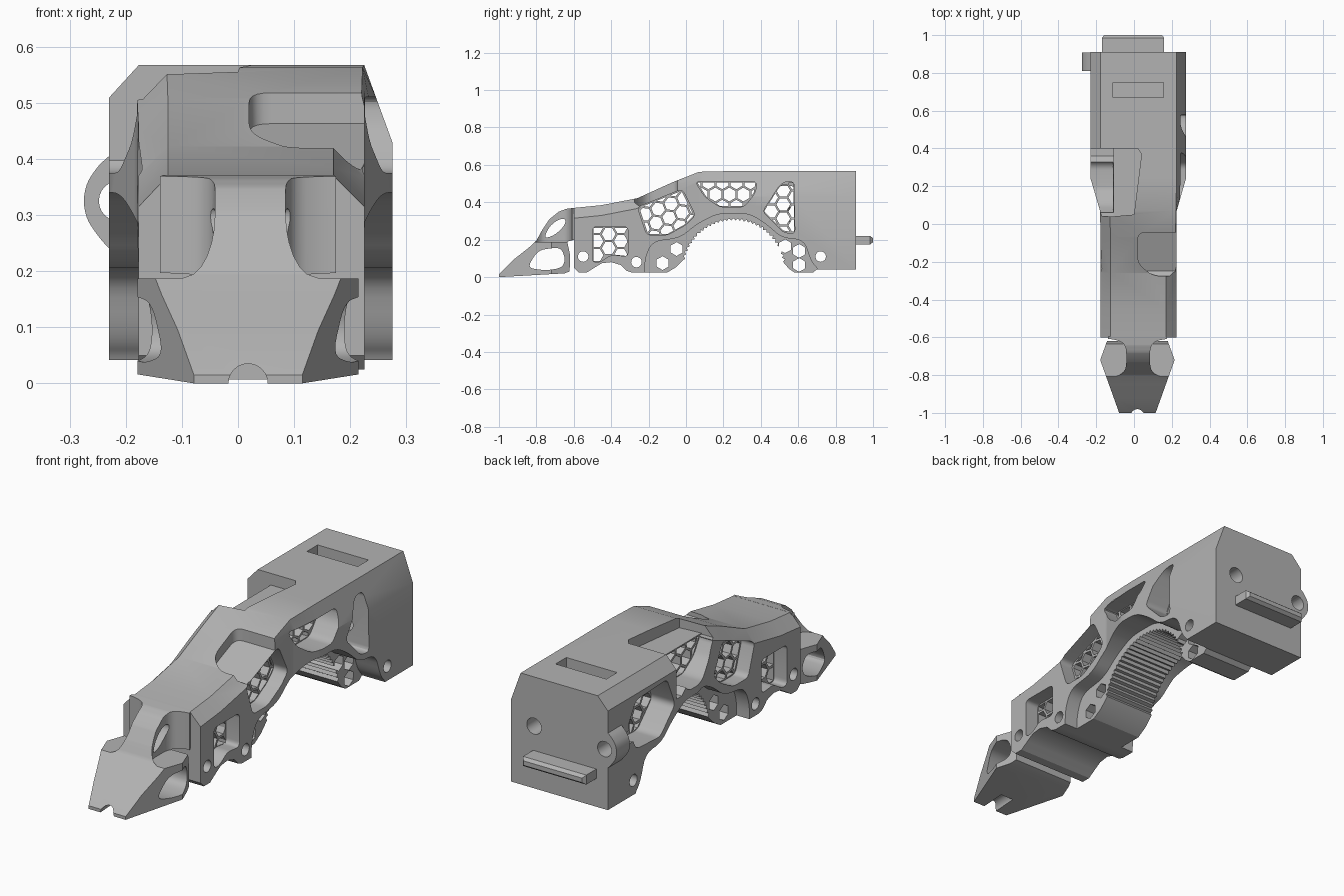
import bpy, bmesh, math

old = bpy.data.objects.get("Cube")
if old:
    bpy.data.objects.remove(old)

grey = bpy.data.materials.new("plain grey")
grey.use_nodes = True
grey.diffuse_color = (0.45, 0.45, 0.45, 1)
grey.node_tree.nodes["Principled BSDF"].inputs["Base Color"].default_value = (0.45, 0.45, 0.45, 1)

CX = 0.018                      # middle plane of the foot
CORE = (-0.11, 0.155)           # side faces of the honeycomb core
RIGHT, LEFT = (CORE[1], 0.5), (-0.5, CORE[0])
THROUGH = (-0.5, 0.5)
AXES = {"x": lambda u, v, t: (t, u, v),
        "y": lambda u, v, t: (u, t, v),
        "z": lambda u, v, t: (u, v, t)}


def make(name, rings_list):
    """Closed solids, each lofted through a list of matching rings."""
    bm = bmesh.new()
    for rings in rings_list:
        loops = [[bm.verts.new(p) for p in ring] for ring in rings]
        bm.faces.new(loops[0])
        bm.faces.new(loops[-1])
        n = len(loops[0])
        for a, b in zip(loops, loops[1:]):
            for i in range(n):
                j = (i + 1) % n
                bm.faces.new((a[i], a[j], b[j], b[i]))
    bmesh.ops.recalc_face_normals(bm, faces=bm.faces)
    mesh = bpy.data.meshes.new(name)
    bm.to_mesh(mesh)
    bm.free()
    mesh.materials.append(grey)
    ob = bpy.data.objects.new(name, mesh)
    bpy.context.collection.objects.link(ob)
    return ob


def prism(name, pts, axis, span):
    return make(name, [[[AXES[axis](u, v, t) for u, v in pts] for t in span]])


def circle(c, r, n=24, start=0):
    turns = [start + math.tau * i / n for i in range(n)]
    return [(c[0] + r * math.cos(a), c[1] + r * math.sin(a)) for a in turns]


def rounded(pts, r, steps=5):
    """Replace every corner of a polygon with a short curve."""
    out = []
    for i, (px, py) in enumerate(pts):
        ends = []
        for qx, qy in (pts[i - 1], pts[(i + 1) % len(pts)]):
            d = math.hypot(qx - px, qy - py)
            k = min(r, d * 0.45) / d
            ends.append((px + (qx - px) * k, py + (qy - py) * k))
        (ax, ay), (bx, by) = ends
        for s in range(steps + 1):
            t = s / steps
            u = 1 - t
            out.append((u * u * ax + 2 * u * t * px + t * t * bx, u * u * ay + 2 * u * t * py + t * t * by))
    return out


def cut(target, *cutters, op="DIFFERENCE"):
    for cutter in cutters:
        mod = target.modifiers.new("cut", "BOOLEAN")
        mod.operation = op
        mod.solver = "EXACT"
        mod.object = cutter
        bpy.context.view_layer.objects.active = target
        bpy.ops.object.modifier_apply(modifier=mod.name)
        bpy.data.objects.remove(cutter)


def inside(p, poly):
    hit = False
    for (ax, ay), (bx, by) in zip(poly, poly[1:] + poly[:1]):
        if (ay > p[1]) != (by > p[1]) and p[0] < (bx - ax) * (p[1] - ay) / (by - ay) + ax:
            hit = not hit
    return hit


def middle(poly):
    return [sum(p[k] for p in poly) / len(poly) for k in (0, 1)]


def scaled(poly, k):
    cy, cz = middle(poly)
    return [(cy + (y - cy) * k, cz + (z - cz) * k) for y, z in poly]


def hex_cutter(centres, angle):
    span = (CORE[0] - 0.003, CORE[1] + 0.003)
    return make("hex_cutter", [[[(x, u, v) for u, v in circle(c, 0.037, 6, angle)] for x in span] for c in centres])


def hex_grid(poly, angle, pitch=0.075):
    """Centres of a honeycomb that fills a window and a little beyond."""
    cy, cz = middle(poly)
    wide = scaled(poly, 1.2)
    ca, sa = math.cos(angle), math.sin(angle)
    found = []
    for row in range(-4, 5):
        for col in range(-4, 5):
            u = (col + (row % 2) / 2) * pitch
            v = row * pitch * math.sqrt(0.75)
            p = (cy + u * ca - v * sa, cz + u * sa + v * ca)
            if inside(p, wide):
                found.append(p)
    return found


# Body hull: cross-sections (y, top, left, left top, left drop, right, right top, right drop)
sections = [
    (-0.6, 0.37, -0.177, -0.125, 0.055, 0.225, 0.17, 0.055),
    (-0.45, 0.385, -0.177, -0.125, 0.055, 0.225, 0.17, 0.055),
    (-0.26, 0.422, -0.177, -0.125, 0.055, 0.225, 0.17, 0.055),
    (-0.07, 0.508, -0.177, -0.125, 0.055, 0.225, 0.22, 0.02),
    (0.07, 0.563, -0.18, -0.127, 0.055, 0.226, 0.222, 0.04),
    (0.24, 0.567, -0.23, -0.177, 0.058, 0.275, 0.225, 0.137),
    (0.91, 0.567, -0.23, -0.177, 0.058, 0.275, 0.225, 0.137)]
body = make("body", [[[(l, y, 0), (l, y, top - ld), (lt, y, top), (rt, y, top), (r, y, top - rd), (r, y, 0)]
                      for y, top, l, lt, ld, r, rt, rd in sections]])

# Underside with a toothed arch
teeth = []
for i in range(65):
    a = math.radians(166 - i * 156 / 64)
    r = 0.28 if i % 2 else 0.268
    teeth.append((0.255 + r * math.cos(a), 0.035 + r * math.sin(a)))
under = [(-0.7, -0.2), (-0.7, 0.06), (-0.6, 0.05), (-0.575, 0.025), (-0.53, 0.025), (-0.49, 0.05),
         (-0.45, 0.074), (-0.4, 0.08), (-0.35, 0.065), (-0.32, 0.035), (-0.29, 0.025), (-0.1, 0.025), (-0.05, 0.055)]
under += teeth + [(0.55, 0.045), (0.58, 0.025), (0.68, 0.025), (0.7, 0.042), (1.1, 0.042), (1.1, -0.2)]
cut(body, prism("under_cutter", under, "x", THROUGH))

# Side shells stop higher than the core around the arch
shell_edge = rounded([(-0.22, -0.1), (-0.22, 0.1), (-0.18, 0.19), (-0.03, 0.21), (0.06, 0.285), (0.17, 0.34),
                      (0.34, 0.34), (0.44, 0.275), (0.51, 0.21), (0.63, 0.2), (0.67, 0.08), (0.71, 0.04),
                      (0.72, -0.1)], 0.05)
for span in (RIGHT, LEFT):
    cut(body, prism("shell_cutter", shell_edge, "x", span))

# Side windows, recessed down to the core
win_a = [(-0.5, 0.08), (-0.5, 0.27), (-0.31, 0.27), (-0.31, 0.11), (-0.4, 0.12), (-0.46, 0.08)]
win_b = [(-0.26, 0.375), (-0.02, 0.47), (0.05, 0.33), (0, 0.28), (-0.1, 0.225), (-0.21, 0.225)]
win_c = [(0.05, 0.51), (0.38, 0.51), (0.37, 0.45), (0.31, 0.375), (0.18, 0.375), (0.1, 0.43)]
win_d = [(0.41, 0.35), (0.5, 0.49), (0.53, 0.51), (0.578, 0.51), (0.582, 0.23), (0.52, 0.24)]
deep_d = [(0.41, 0.35), (0.47, 0.49), (0.7, 0.48), (0.76, 0.38), (0.7, 0.25), (0.52, 0.24)]
for win in (win_a, win_b, win_c, win_d):
    cut(body, prism("window_cutter", rounded(win, 0.025), "x", RIGHT))
    left_win = deep_d if win is win_d else win
    cut(body, prism("window_cutter", rounded(left_win, 0.025), "x", LEFT))

# Open notches in the top, one on each side
notch_side = [(-0.29, 0.41), (-0.25, 0.38), (-0.02, 0.473), (-0.05, 0.545), (-0.12, 0.65), (-0.3, 0.5)]
notch_plan = [(0.4, -0.045), (0.02, -0.045), (0.02, -0.21), (0.1, -0.275), (0.4, -0.275)]
notch = prism("notch_cutter", notch_side, "x", (0, 0.5))
cut(notch, prism("notch_plan", rounded(notch_plan, 0.04), "z", (0, 1)), op="INTERSECT")
cut(body, notch)
tray = [(-0.112, 0.04), (0, 0.05), (0.04, 0.37), (0.02, 0.4), (-0.112, 0.4)]
cut(body, prism("tray_cutter", tray, "z", (0.512, 0.7)))
scoop = [(0.04, 0.7), (0.04, 0.507), (0.22, 0.49), (0.36, 0.37), (0.4, 0.37), (0.4, 0.7)]
cut(body, prism("scoop_cutter", scoop, "x", (-0.5, -0.109)))

# Top slot and cross pin holes
slot = [(-0.11, 0.67), (0.155, 0.67), (0.155, 0.75), (-0.11, 0.75)]
cut(body, prism("slot_cutter", slot, "z", (0.42, 0.7)))
for pin in ((-0.55, 0.11), (-0.265, 0.08), (0.72, 0.11)):
    cut(body, prism("pin_cutter", circle(pin, 0.028), "x", THROUGH))

# Honeycomb cells, trimmed to each window
for win, turn in ((win_a, math.pi / 2), (win_b, math.radians(22)), (win_c, 0), (win_d, math.pi / 2)):
    cells = hex_cutter(hex_grid(win, turn), turn + math.pi / 6)
    cut(cells, prism("cell_trim", scaled(win, 0.94), "x", THROUGH), op="INTERSECT")
    cut(body, cells)
cut(body, hex_cutter([(-0.125, 0.075), (-0.05, 0.15), (0.53, 0.165), (0.605, 0.14), (0.605, 0.065)], 0.5))

# Cable ear and the bores that run through the back
ear_side = [(-0.2, 0.43), (-0.23, 0.405), (-0.25, 0.387), (-0.27, 0.357), (-0.276, 0.325),
            (-0.27, 0.293), (-0.25, 0.263), (-0.23, 0.24), (-0.2, 0.215)]
ear = prism("cable_ear", rounded(ear_side, 0.015), "y", (0.81, 0.909))
for target in (body, ear):
    cut(target, prism("bore_cutter", circle((-0.212, 0.325), 0.036), "y", (0.5, 1.1)))
cut(body, prism("bore_cutter", circle((0.155, 0.335), 0.038), "y", (0.5, 1.1)))

# Rear tongue, with its end chamfered all round
tongue = make("rear_tongue", [[[(-0.17 + c, y, 0.175 + c), (0.16 - c, y, 0.175 + c),
                                (0.16 - c, y, 0.22 - c), (-0.17 + c, y, 0.22 - c)]
                               for y, c in ((0.88, 0), (0.985, 0), (1, 0.012))]])

# Foot with neck: side profile trimmed to its plan shape
foot_side = [(-1, 0), (-1, 0.015), (-0.92, 0.095), (-0.84, 0.158), (-0.8, 0.195), (-0.77, 0.25), (-0.73, 0.31),
             (-0.68, 0.35), (-0.64, 0.365), (-0.595, 0.371), (-0.595, 0.2), (-0.635, 0.19),
             (-0.62, 0.12), (-0.622, 0.03), (-0.65, 0.02)]
foot = prism("foot", foot_side, "x", (-0.3, 0.3))
half = [(0.093, -1.01), (0.197, -0.72), (0.15, -0.59)]
plan = [(CX + x, y) for x, y in half] + [(CX - x, y) for x, y in reversed(half)]
cut(foot, prism("plan_cutter", plan, "z", (-0.1, 0.6)), op="INTERSECT")
waist = rounded([(0.35, -0.825), (0.15, -0.82), (0.063, -0.785), (0.063, -0.635), (0.13, -0.608), (0.35, -0.608)], 0.05)
for side in (1, -1):
    cut(foot, prism("waist_cutter", [(CX + 0.004 + side * x, y) for x, y in waist], "z", (0.187, 0.6)))
neck_hole = [(-0.76, 0.205), (-0.7, 0.225), (-0.645, 0.28), (-0.645, 0.315), (-0.69, 0.305), (-0.735, 0.265)]
foot_hole = [(-0.85, 0.05), (-0.79, 0.145), (-0.67, 0.16), (-0.645, 0.1), (-0.66, 0.05), (-0.75, 0.035)]
for hole in (neck_hole, foot_hole):
    cut(foot, prism("hole_cutter", rounded(hole, 0.04), "x", THROUGH))
cut(foot, prism("tip_cutter", circle((CX, 0), 0.035), "y", (-1.1, -0.88)))

# Smooth the curved faces, keep the edges crisp
bpy.ops.object.select_all(action="DESELECT")
for ob in (body, foot, ear, tongue):
    ob.select_set(True)
    bpy.context.view_layer.objects.active = ob
    bpy.ops.object.shade_smooth_by_angle(angle=math.radians(25))
    ob.select_set(False)
